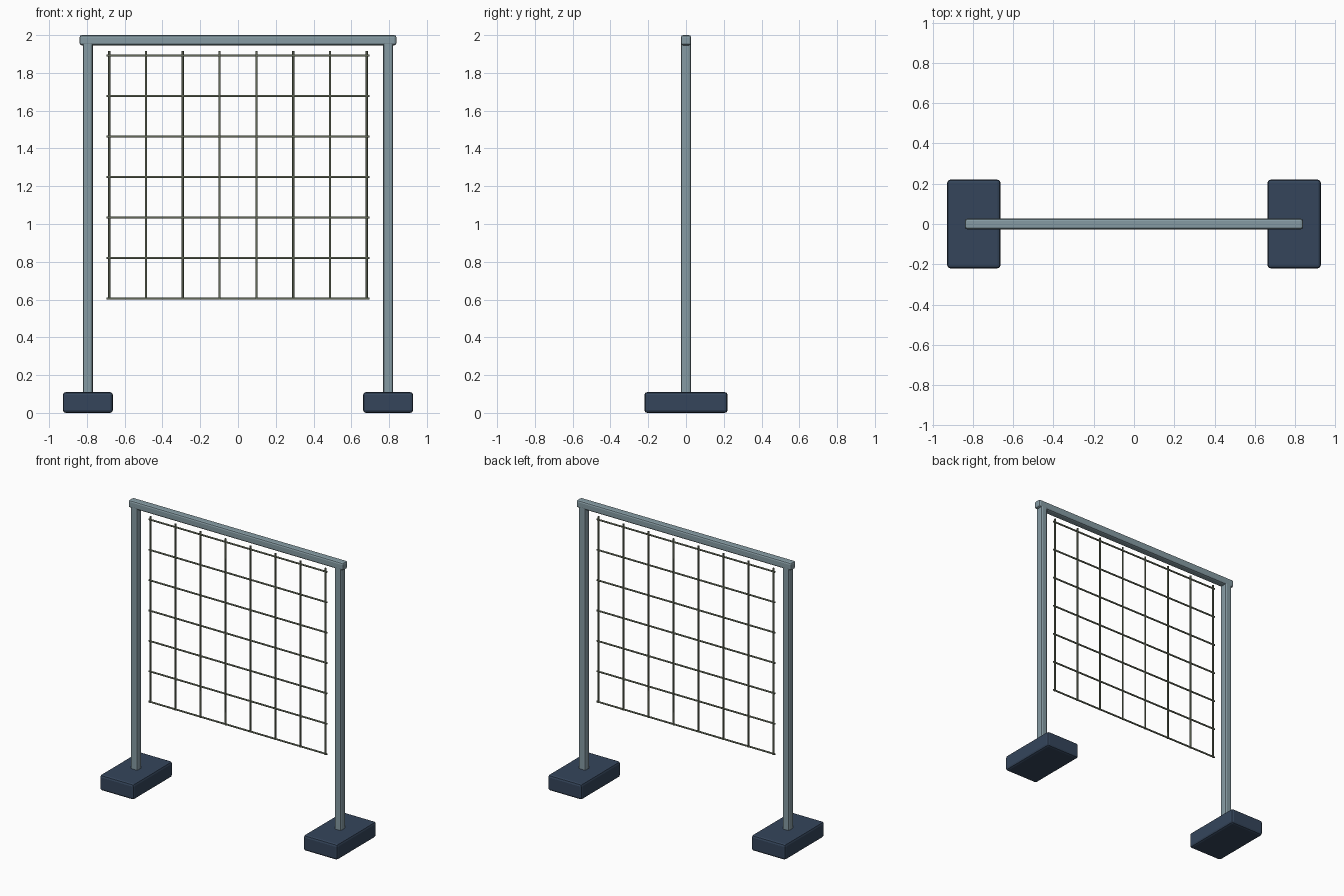
import bpy, math

if "Cube" in bpy.data.objects:
    bpy.data.objects.remove(bpy.data.objects["Cube"])


def material(name, rgb):
    m = bpy.data.materials.new(name)
    m.diffuse_color = (*rgb, 1)
    m.use_nodes = True
    m.node_tree.nodes["Principled BSDF"].inputs["Base Color"].default_value = m.diffuse_color
    return m


STEEL = material("grey_blue_steel", (0.24, 0.33, 0.37))
NAVY = material("dark_navy", (0.035, 0.06, 0.105))
CORD = material("dark_olive_cord", (0.14, 0.16, 0.11))


def box(name, x, z0, z1, sx, sy, bevel, mat):
    """Bevelled block standing from z0 to z1."""
    bpy.ops.mesh.primitive_cube_add(size=1, location=(x, 0, (z0 + z1) / 2))
    o = bpy.context.object
    o.name = name
    o.scale = (sx, sy, z1 - z0)
    bpy.ops.object.transform_apply(location=False, rotation=False, scale=True)
    b = o.modifiers.new("edges", "BEVEL")
    b.width, b.segments = bevel, 2
    o.data.materials.append(mat)
    return o


def rod(name, x, z, length, horizontal):
    """Thin cord of the net."""
    bpy.ops.mesh.primitive_cylinder_add(
        vertices=8, radius=0.006, depth=length, location=(x, 0, z),
        rotation=(0, math.pi / 2 if horizontal else 0, 0))
    o = bpy.context.object
    o.name = name
    o.data.materials.append(CORD)
    bpy.ops.object.shade_smooth_by_angle(angle=math.radians(50))


# Feet and posts
for side, s in (("left", -1), ("right", 1)):
    x = s * 0.795
    box(side + "_foot", x, 0.0, 0.11, 0.265, 0.44, 0.015, NAVY)
    box(side + "_post", x, 0.09, 1.99, 0.053, 0.053, 0.012, STEEL)

# Top beam
box("top_beam", 0, 1.946, 2.0, 1.678, 0.054, 0.012, STEEL)

# Net: 8 upright cords, 7 level cords
for i in range(8):
    rod(f"net_upright_{i + 1}", -0.682 + 1.364 * i / 7, 1.258, 1.316, False)
for i in range(7):
    rod(f"net_level_{i + 1}", 0, 0.606 + 1.286 * i / 6, 1.392, True)
